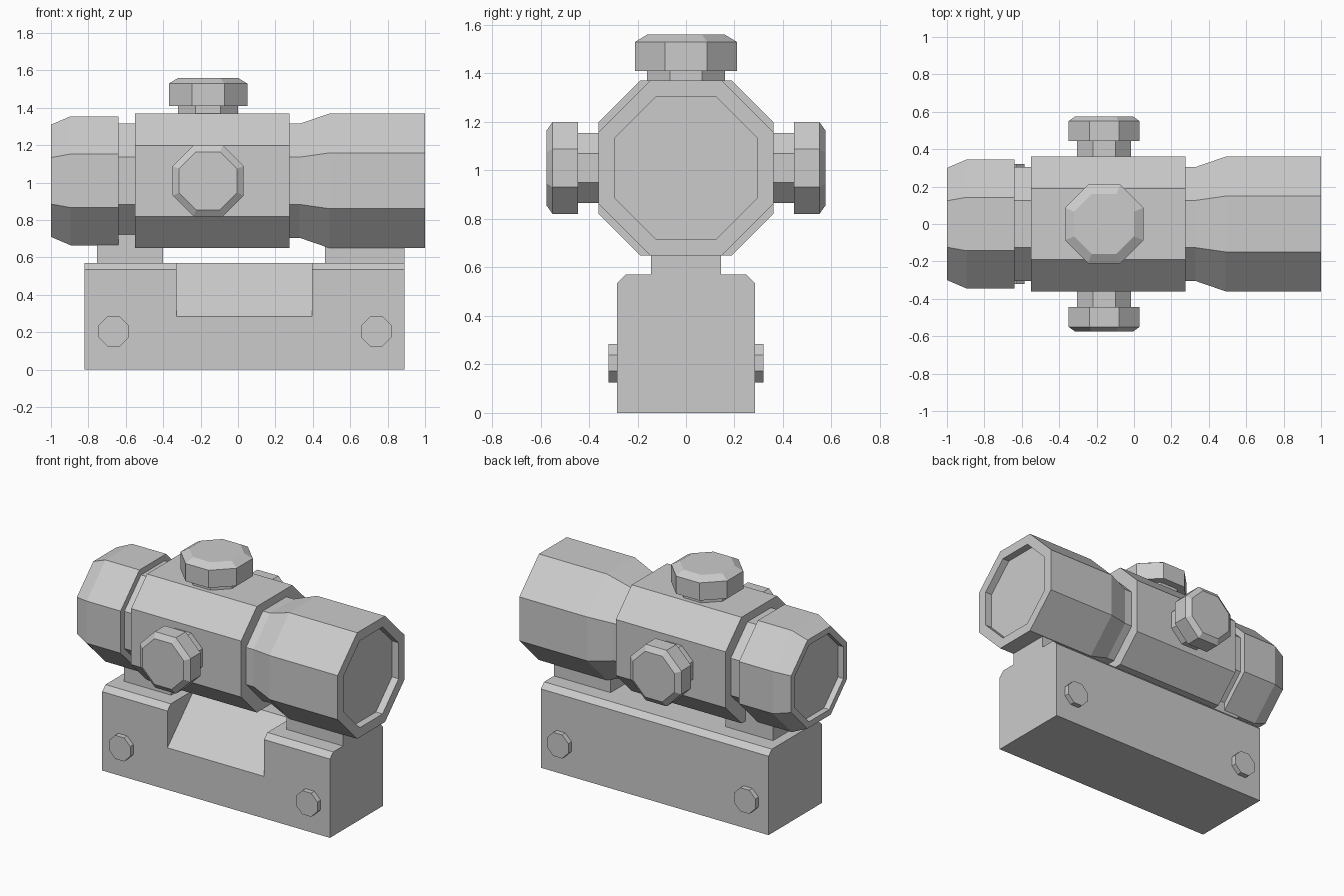
import bpy
import bmesh
import math
from mathutils import Matrix, Vector

cube = bpy.data.objects.get("Cube")
if cube:
    bpy.data.objects.remove(cube, do_unlink=True)

grey = bpy.data.materials.new("Matte grey")
grey.use_nodes = True
COLOUR = (0.6, 0.6, 0.6, 1)
grey.diffuse_color = COLOUR
grey.node_tree.nodes["Principled BSDF"].inputs["Base Color"].default_value = COLOUR

AXIS_Z = 1.01   # height of the tube axis
KNOB_X = -0.16  # position of the adjustment knobs


def loft(name, rings):
    """Skin a row of rings and close both ends."""
    bm = bmesh.new()
    rows = [[bm.verts.new(p) for p in ring] for ring in rings]
    n = len(rows[0])
    for a, b in zip(rows, rows[1:]):
        for i in range(n):
            j = (i + 1) % n
            bm.faces.new((a[i], a[j], b[j], b[i]))
    bm.faces.new(rows[0])
    bm.faces.new(rows[-1])
    bmesh.ops.recalc_face_normals(bm, faces=bm.faces[:])
    mesh = bpy.data.meshes.new(name)
    bm.to_mesh(mesh)
    bm.free()
    mesh.materials.append(grey)
    obj = bpy.data.objects.new(name, mesh)
    bpy.context.collection.objects.link(obj)
    return obj


def octagon_turn(name, profile, origin, direction):
    """Regular octagon sections; profile holds (distance, half width)."""
    turn = Vector((0, 0, 1)).rotation_difference(Vector(direction)).to_matrix().to_4x4()
    place = Matrix.Translation(origin) @ turn
    rings = []
    for d, half in profile:
        r = half / math.cos(math.pi / 8)
        angles = [(k + 0.5) * math.pi / 4 for k in range(8)]
        rings.append([place @ Vector((r * math.cos(a), r * math.sin(a), d)) for a in angles])
    return loft(name, rings)


def extrude_x(name, outline, x0, x1):
    return loft(name, [[(x, y, z) for y, z in outline] for x in (x0, x1)])


# Sight tube: recessed eyepiece, neck, flared objective with recessed lens
octagon_turn("sight_tube", [
    (-0.96, 0.26), (-1, 0.26), (-1, 0.30), (-0.895, 0.345), (-0.64, 0.345),
    (-0.64, 0.305), (0.33, 0.305), (0.49, 0.36), (1, 0.36), (1, 0.295), (0.95, 0.295),
], (0, 0, AXIS_Z), (1, 0, 0))

# Central housing with wide bevelled corners
W, F = 0.36, 0.19
corners = [(F, W), (W, F), (W, -F), (F, -W), (-F, -W), (-W, -F), (-W, F), (-F, W)]
extrude_x("housing", [(y, z + AXIS_Z) for y, z in corners], -0.55, 0.275)

# Adjustment knobs
octagon_turn("top_knob", [
    (0.3, 0.16), (0.4, 0.16), (0.4, 0.21), (0.52, 0.21), (0.55, 0.16),
], (KNOB_X, 0, AXIS_Z), (0, 0, 1))
for side, s in (("front", -1), ("back", 1)):
    octagon_turn(side + "_knob", [
        (0.3, 0.145), (0.445, 0.145), (0.445, 0.19), (0.55, 0.19), (0.575, 0.155),
    ], (KNOB_X, 0, AXIS_Z), (0, s, 0))

# Mount base with bevelled top edges
base = extrude_x("mount_base", [
    (-0.285, 0), (0.285, 0), (0.285, 0.535), (0.25, 0.57), (-0.25, 0.57), (-0.285, 0.535),
], -0.82, 0.89)

# Sloping notch in the front of the base
cutter = extrude_x("notch_cutter", [(-0.4, 0.17), (0.1, 0.67), (-0.4, 0.67)], -0.33, 0.395)
cutter.hide_render = True
cut = base.modifiers.new("notch", "BOOLEAN")
cut.operation = "DIFFERENCE"
cut.solver = "EXACT"
cut.object = cutter
bpy.context.view_layer.update()
result = base.evaluated_get(bpy.context.evaluated_depsgraph_get())
notched = bpy.data.meshes.new_from_object(result)
base.modifiers.clear()
base.data = notched
bpy.data.objects.remove(cutter, do_unlink=True)

# Risers joining the base to the tube
for name, x0, x1 in (("rear_riser", -0.755, -0.4), ("front_riser", 0.465, 0.89)):
    extrude_x(name, [(-0.145, 0.55), (0.145, 0.55), (0.145, 0.73), (-0.145, 0.73)], x0, x1)

# Clamp bolts on both sides
for side, s in (("front", -1), ("back", 1)):
    for end, x in (("rear", -0.665), ("fore", 0.74)):
        octagon_turn(f"{side}_{end}_bolt", [(0.27, 0.08), (0.32, 0.08)],
                     (x, 0, 0.205), (0, s, 0))
